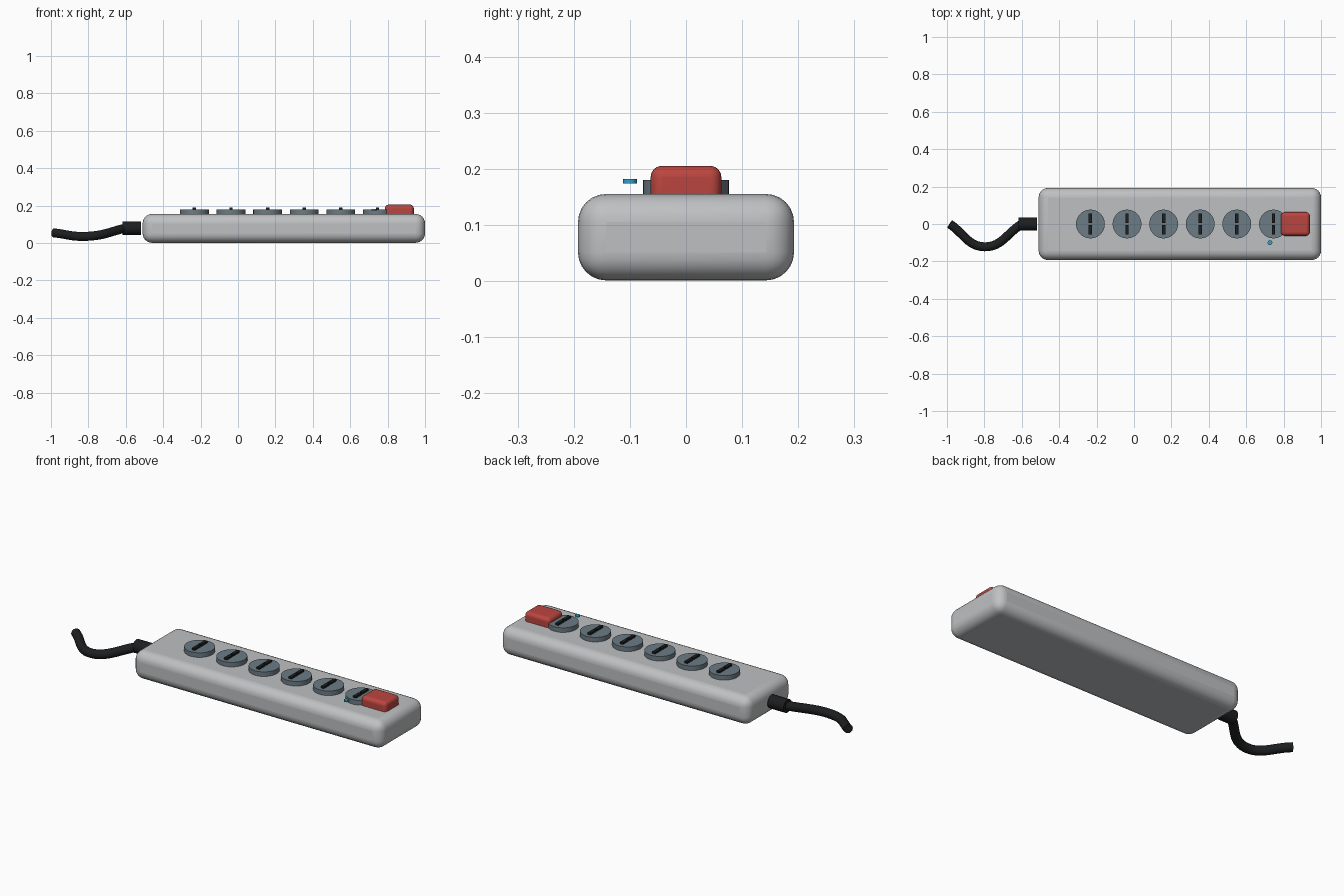
import bpy
from math import pi, radians

if "Cube" in bpy.data.objects:
    bpy.data.objects.remove(bpy.data.objects["Cube"])


def material(name, rgb):
    m = bpy.data.materials.new(name)
    m.use_nodes = True
    m.diffuse_color = (*rgb, 1)
    m.node_tree.nodes["Principled BSDF"].inputs["Base Color"].default_value = (*rgb, 1)
    return m


grey = material("light grey plastic", (0.52, 0.53, 0.54))
slate = material("slate plastic", (0.15, 0.20, 0.235))
red = material("red plastic", (0.50, 0.06, 0.05))
black = material("black rubber", (0.012, 0.013, 0.014))
blue = material("blue lamp", (0.03, 0.36, 0.60))


def finish(name, mat):
    ob = bpy.context.object
    ob.name = name
    ob.data.materials.append(mat)
    return ob


def box(name, mat, centre, size, bevel=0):
    bpy.ops.mesh.primitive_cube_add(size=1, location=centre)
    ob = finish(name, mat)
    ob.scale = size
    bpy.ops.object.transform_apply(location=False, rotation=False, scale=True)
    if bevel:
        mod = ob.modifiers.new("rounded edges", "BEVEL")
        mod.width, mod.segments = bevel, 6
        bpy.ops.object.shade_smooth_by_angle(angle=radians(40))
    return ob


def cylinder(name, mat, centre, radius, depth, rotation=(0, 0, 0)):
    bpy.ops.mesh.primitive_cylinder_add(vertices=32, radius=radius, depth=depth,
                                        location=centre, rotation=rotation)
    bpy.ops.object.shade_smooth_by_angle(angle=radians(40))
    return finish(name, mat)


# Housing and rocker switch
box("housing", grey, (0.245, 0, 0.078), (1.51, 0.385, 0.154), 0.05)
box("power_switch", red, (0.863, 0, 0.165), (0.154, 0.126, 0.08), 0.02)

# Row of outlets with raised slots
for i in range(6):
    x = -0.233 + 0.1957 * i
    cylinder(f"outlet_{i + 1}", slate, (x, 0, 0.167), 0.077, 0.026)
    for side, y in (("back", 0.03), ("front", -0.03)):
        box(f"outlet_{i + 1}_slot_{side}", black, (x, y, 0.182), (0.018, 0.05, 0.016))

# Indicator lamp
cylinder("indicator_lamp", blue, (0.727, -0.1, 0.178), 0.0125, 0.008)

# Strain relief and cable
cylinder("strain_relief", black, (-0.568, 0, 0.08), 0.036, 0.097, (0, pi / 2, 0))

curve = bpy.data.curves.new("cable", "CURVE")
curve.dimensions = "3D"
curve.bevel_depth, curve.bevel_resolution = 0.024, 6
curve.use_fill_caps = True
spline = curve.splines.new("BEZIER")
path = [(-0.6, 0, 0.08), (-0.8, -0.122, 0.036), (-0.985, 0, 0.054)]
spline.bezier_points.add(len(path) - 1)
for p, co in zip(spline.bezier_points, path):
    p.co = co
    p.handle_left_type = p.handle_right_type = "AUTO"
spline.use_smooth = True
cable = bpy.data.objects.new("cable", curve)
cable.data.materials.append(black)
bpy.context.collection.objects.link(cable)
